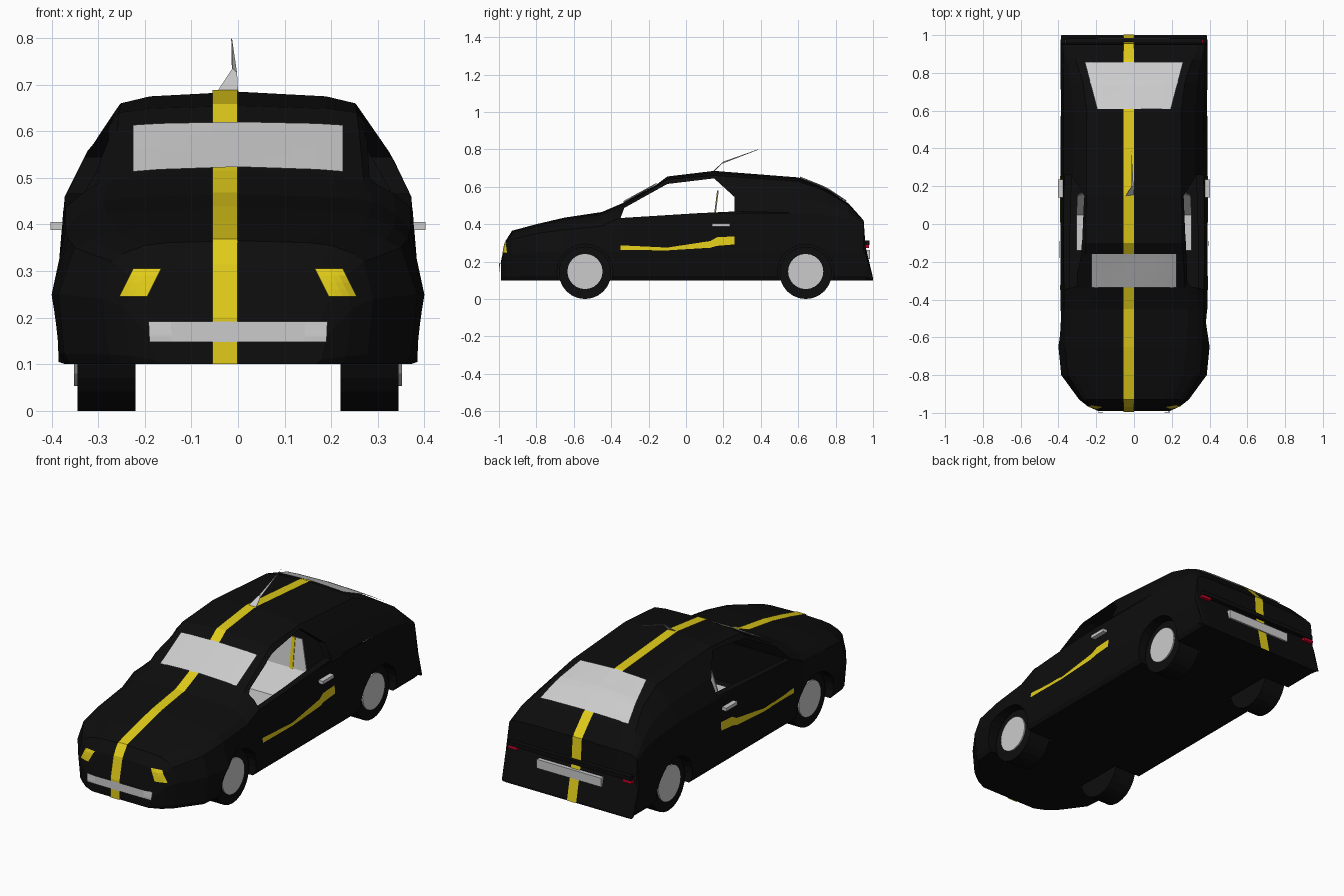
import bpy, bmesh, math
from mathutils import Vector
from mathutils.bvhtree import BVHTree

if "Cube" in bpy.data.objects:
    bpy.data.objects.remove(bpy.data.objects["Cube"])


def material(name, rgb):
    m = bpy.data.materials.new(name)
    m.diffuse_color = (*rgb, 1)
    m.use_nodes = True
    m.node_tree.nodes["Principled BSDF"].inputs["Base Color"].default_value = m.diffuse_color
    return m


BLACK = material("black_paint", (0.004, 0.004, 0.004))
YELLOW = material("yellow_paint", (0.75, 0.6, 0.01))
RED = material("red_lamp", (0.6, 0.0, 0.02))


def make(name, verts, faces, mat=None):
    me = bpy.data.meshes.new(name)
    me.from_pydata([tuple(v) for v in verts], [], faces)
    bm = bmesh.new()
    bm.from_mesh(me)
    bmesh.ops.recalc_face_normals(bm, faces=bm.faces)
    bm.to_mesh(me)
    bm.free()
    ob = bpy.data.objects.new(name, me)
    bpy.context.collection.objects.link(ob)
    if mat:
        me.materials.append(mat)
    return ob


def loft(name, rings, mat=None):
    n = len(rings[0])
    faces = [(r * n + i, r * n + (i + 1) % n, (r + 1) * n + (i + 1) % n, (r + 1) * n + i)
             for r in range(len(rings) - 1) for i in range(n)]
    faces += [tuple(range(n)), tuple(range((len(rings) - 1) * n, len(rings) * n))]
    return make(name, [v for r in rings for v in r], faces, mat)


def box(name, x, y, z, mat=None):
    ring = lambda zz: [(x[0], y[0], zz), (x[1], y[0], zz), (x[1], y[1], zz), (x[0], y[1], zz)]
    return loft(name, [ring(z[0]), ring(z[1])], mat)


def disc(name, x0, x1, y, z, r, mat=None, sides=24):
    ring = lambda x: [(x, y + r * math.cos(a * math.tau / sides), z + r * math.sin(a * math.tau / sides))
                      for a in range(sides)]
    return loft(name, [ring(x0), ring(x1)], mat)


# Body stations: y, top z, roof edge x/z, belt x/z, widest x/z
STATIONS = [
    (-0.99, .20, .12, .195, .17, .185, .19, .16),
    (-0.965, .31, .17, .30, .22, .28, .245, .22),
    (-0.93, .365, .20, .355, .27, .32, .29, .24),
    (-0.80, .40, .26, .385, .35, .35, .385, .25),
    (-0.65, .435, .28, .42, .365, .37, .40, .25),
    (-0.45, .465, .29, .45, .37, .39, .39, .25),
    (-0.34, .512, .27, .495, .37, .44, .39, .25),
    (-0.16, .61, .26, .60, .372, .46, .39, .25),
    (-0.10, .655, .255, .64, .372, .46, .39, .25),
    (0.15, .685, .252, .66, .372, .46, .39, .25),
    (0.60, .65, .25, .63, .372, .46, .39, .25),
    (0.75, .59, .27, .575, .372, .45, .39, .25),
    (0.87, .51, .31, .50, .375, .43, .39, .25),
    (0.95, .42, .345, .415, .377, .39, .39, .25),
    (0.96, .28, .35, .278, .38, .265, .39, .24),
    (1.00, .112, .35, .111, .37, .108, .385, .105)]


def section(y, zt, xt, ze, xb, zb, w, zw):
    half = [(.75 * xt, zt - .4 * (zt - ze)), (xt, ze), ((xt + xb) / 2 + .012, (ze + zb) / 2),
            (xb, zb), (w, zw), (w - .012, .1 + .15 * (zw - .1)), (w - .025, .1)]
    return ([(0, y, zt)] + [(x, y, z) for x, z in half] + [(-x, y, z) for x, z in reversed(half)])


body = loft("car_body", [section(*s) for s in STATIONS], BLACK)
bm = bmesh.new()
bm.from_mesh(body.data)
bvh = BVHTree.FromBMesh(bm)
bm.free()


# Panels laid onto the body by projecting a four-cornered patch along a direction
def decal(name, corners, direction, mat=None, n=8, lift=.006):
    d = Vector(direction)
    ax = [i for i in range(3) if abs(d[i]) < .5]
    c = [Vector(p) for p in corners]
    verts = []
    for j in range(n + 1):
        for i in range(n + 1):
            u, v = i / n, j / n
            p = (c[0] * (1 - u) + c[1] * u) * (1 - v) + (c[3] * (1 - u) + c[2] * u) * v
            o = -2 * d
            o[ax[0]], o[ax[1]] = p
            hit = bvh.ray_cast(o, d)[0]
            if hit is None:
                hit = Vector(o) + d * 1.02
            verts.append(hit - d * lift)
    m = n + 1
    faces = [(j * m + i, j * m + i + 1, (j + 1) * m + i + 1, (j + 1) * m + i)
             for j in range(n) for i in range(n)]
    return make(name, verts, faces, mat)


DOWN, BACK, FWD = (0, 0, -1), (0, 1, 0), (0, -1, 0)
decal("windshield", [(-.225, -.335), (.225, -.335), (.225, -.158), (-.225, -.158)], DOWN, lift=.009)
decal("rear_window", [(-.195, .61), (.195, .61), (.26, .857), (-.26, .857)], DOWN, lift=.009)
decal("front_plate", [(-.19, .148), (.19, .148), (.192, .192), (-.192, .192)], BACK, lift=.009)
box("rear_plate", (-.19, .19), (.95, .985), (.215, .262))
box("rear_lip", (-.36, .36), (.95, .982), (.29, .312), BLACK)
for s in (-1, 1):
    decal("headlight", [(s * .255, .245), (s * .195, .245), (s * .165, .305), (s * .225, .305)], BACK, YELLOW, 4)
    box("tail_light", sorted((s * .31, s * .365)), (.95, .978), (.274, .288), RED)
    # Side stripe in three bends
    top = [(-.35, .287), (-.1, .275), (.13, .31), (.165, .33), (.26, .335)]
    low = [(-.35, .262), (-.1, .26), (.13, .274), (.165, .284), (.26, .292)]
    for i in range(4):
        decal("side_stripe", [low[i], low[i + 1], top[i + 1], top[i]], (-s, 0, 0), YELLOW, 3, .004)
    box("door_handle", sorted((s * .375, s * .402)), (.14, .235), (.388, .405))
    # Wheels
    for y in (-.54, .64):
        disc("tire", s * .22, s * .345, y, .14, .14, BLACK)
        disc("hubcap", s * .33, s * .352, y, .147, .094)

# Centre stripe following the body profile
line = [(-.996, .1), (-.996, .2)] + [(s[0] - (.005 if s[0] < -.95 else 0) + (.005 if s[0] > .9 else 0),
                                     s[1] + .004) for s in STATIONS[1:-1]] + [(1.003, .1)]
make("centre_stripe", [(x, y, z) for y, z in line for x in (-.055, -.001)],
     [(2 * i, 2 * i + 1, 2 * i + 3, 2 * i + 2) for i in range(len(line) - 1)], YELLOW)

# Cut cabin, side windows and wheel wells out of the body
rect = lambda x, y0, y1, z: [(-x, y0, z), (x, y0, z), (x, y1, z), (-x, y1, z)]
window = [(-.35, .433), (-.33, .487), (-.1, .615), (.15, .645), (.26, .545), (.26, .468), (.05, .458)]
cutters = [loft("cabin_cutter", [rect(.34, -.37, .3, .2), rect(.34, -.34, .3, .45), rect(.235, -.07, .3, .632)]),
           loft("window_cutter", [[(x, y, z) for y, z in window] for x in (-.5, .5)])]
cutters += [disc("well_cutter", s * .205, s * .5, y, .143, .15) for s in (-1, 1) for y in (-.54, .64)]
bpy.context.view_layer.objects.active = body
for c in cutters:
    mod = body.modifiers.new("cut", 'BOOLEAN')
    mod.operation, mod.solver, mod.object = 'DIFFERENCE', 'EXACT', c
    bpy.ops.object.modifier_apply(modifier=mod.name)
    bpy.data.objects.remove(c)

# Bench seat with two yellow bands on the backrest
seat = [(-.14, .3, .305), (.05, .3, .305), (.155, .42, .3), (.175, .58, .26)]


def ribbon(name, rows, mat=None):
    ob = make(name, [v for r in rows for v in r],
              [(2 * i, 2 * i + 1, 2 * i + 3, 2 * i + 2) for i in range(len(rows) - 1)], mat)
    ob.modifiers.new("thickness", 'SOLIDIFY').thickness = .006
    return ob


ribbon("bench_seat", [[(-w, y, z), (w, y, z)] for y, z, w in seat])
for s in (-1, 1):
    ribbon("seat_band", [[(s * .2, y - .009, z), (s * .22, y - .009, z)] for y, z, _ in seat[2:]], YELLOW)

# Roof aerial
aerial = make("aerial", [(-.045, .145, .685), (0, .15, .685), (-.012, .2, .735), (-.002, .19, .725),
                         (-.013, .385, .80)], [(0, 1, 3, 2), (2, 3, 4)])
aerial.modifiers.new("thickness", 'SOLIDIFY').thickness = .003
